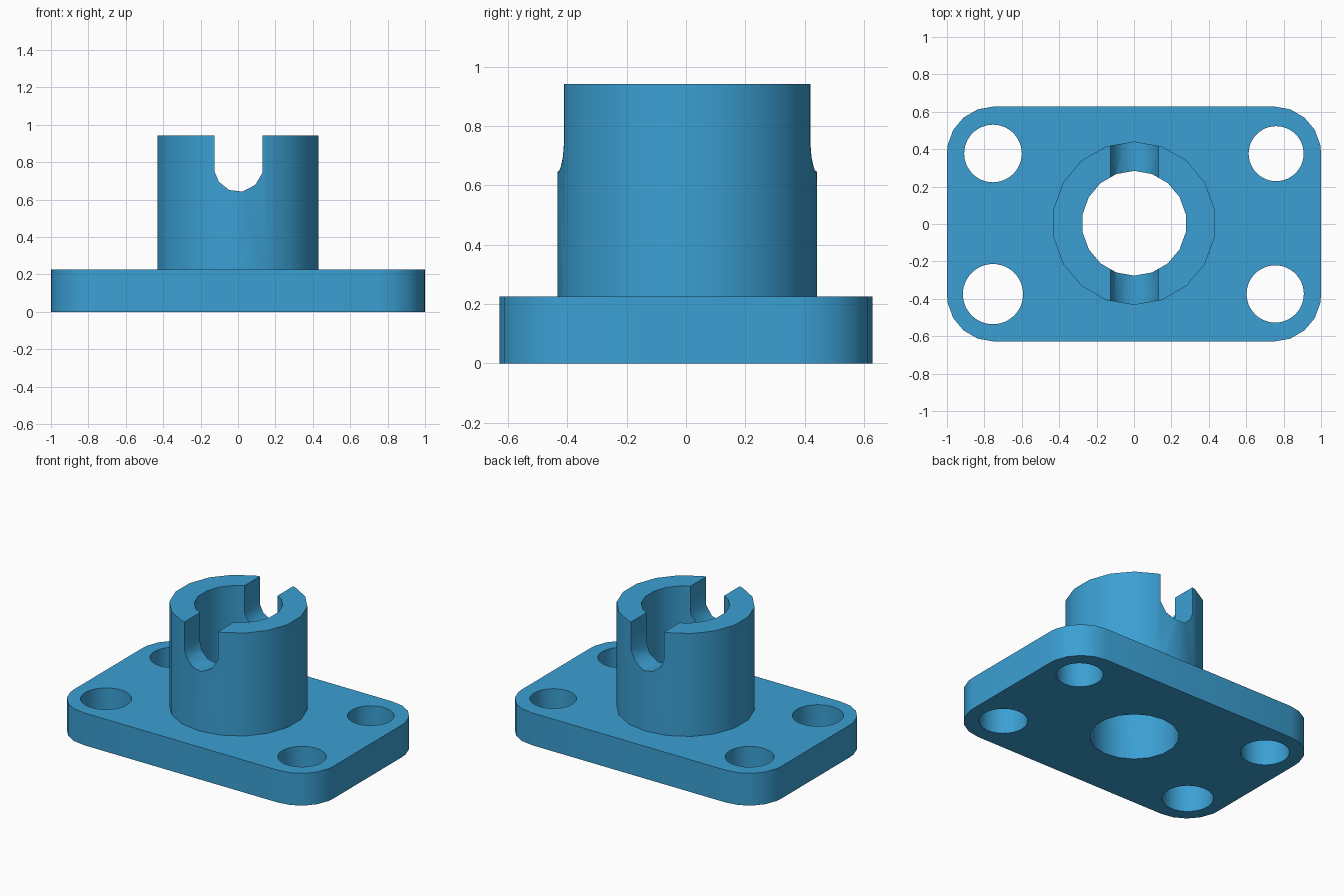
import bpy
import bmesh
import math
from mathutils import Matrix

if "Cube" in bpy.data.objects:
    bpy.data.objects.remove(bpy.data.objects["Cube"], do_unlink=True)

blue = bpy.data.materials.new("blue")
blue.use_nodes = True
colour = (0.044, 0.352, 0.658, 1)
blue.diffuse_color = colour
blue.node_tree.nodes["Principled BSDF"].inputs["Base Color"].default_value = colour


def prism(name, outline, z0, z1, turn=None):
    """Extrude an xy outline from z0 to z1, optionally turned afterwards."""
    bm = bmesh.new()
    face = bm.faces.new([bm.verts.new((x, y, z0)) for x, y in outline])
    top = bmesh.ops.extrude_face_region(bm, geom=[face])["geom"]
    verts = [v for v in top if isinstance(v, bmesh.types.BMVert)]
    bmesh.ops.translate(bm, verts=verts, vec=(0, 0, z1 - z0))
    if turn:
        bm.transform(turn)
    bmesh.ops.recalc_face_normals(bm, faces=bm.faces)
    mesh = bpy.data.meshes.new(name)
    bm.to_mesh(mesh)
    bm.free()
    mesh.materials.append(blue)
    obj = bpy.data.objects.new(name, mesh)
    bpy.context.collection.objects.link(obj)
    return obj


def circle(cx, cy, r, n):
    """Circle outline with a vertex at the back."""
    angles = [math.pi / 2 + 2 * math.pi * i / n for i in range(n)]
    return [(cx + r * math.cos(a), cy + r * math.sin(a)) for a in angles]


def combine(target, tool, operation):
    """Apply a boolean and discard the tool."""
    tool.hide_render = True
    mod = target.modifiers.new(operation, 'BOOLEAN')
    mod.operation, mod.solver, mod.object = operation, 'EXACT', tool
    bpy.context.view_layer.objects.active = target
    bpy.ops.object.modifier_apply(modifier=mod.name)
    bpy.data.objects.remove(tool, do_unlink=True)


# Base plate with rounded corners
HX, HY, R, PLATE_TOP, TOP = 1.0, 0.628, 0.25, 0.225, 0.942
outline = []
for start, sx, sy in ((0, 1, 1), (90, -1, 1), (180, -1, -1), (270, 1, -1)):
    for step in (0, 10, 30, 50, 70, 90):
        # mirror the step pattern so all corners match
        a = math.radians(start + (step if sx * sy > 0 else 90 - step))
        if sx * sy < 0:
            a = math.radians(start + (0, 20, 40, 60, 80, 90)[(0, 10, 30, 50, 70, 90).index(step)])
        outline.append((sx * (HX - R) + R * math.cos(a), sy * (HY - R) + R * math.sin(a)))
body = prism("flanged_bushing", outline, 0, PLATE_TOP)

# Round collar rising from the plate
combine(body, prism("collar", circle(0, 0.004, 0.437, 18), 0.1, TOP), 'UNION')

# Central bore
combine(body, prism("bore", circle(0.001, 0.004, 0.28, 18), -0.2, 1.2), 'DIFFERENCE')

# Bolt holes
for x, y, r in ((-0.754, 0.377, 0.154), (0.76, 0.376, 0.147),
                (-0.754, -0.375, 0.161), (0.755, -0.374, 0.153)):
    combine(body, prism("bolt_hole", circle(x, y, r, 48), -0.2, 0.5), 'DIFFERENCE')

# Round-bottomed slot through the collar, front to back
slot = [(-0.125, 1.2), (-0.125, 0.748), (-0.102, 0.695), (-0.047, 0.651),
        (0.023, 0.643), (0.092, 0.678), (0.132, 0.745), (0.132, 1.2)]
combine(body, prism("slot", slot, -0.8, 0.8, Matrix.Rotation(math.pi / 2, 4, 'X')), 'DIFFERENCE')

# Smooth round walls, crisp rims
bpy.ops.object.select_all(action='DESELECT')
body.select_set(True)
bpy.context.view_layer.objects.active = body
bpy.ops.object.shade_smooth_by_angle(angle=math.radians(40))
